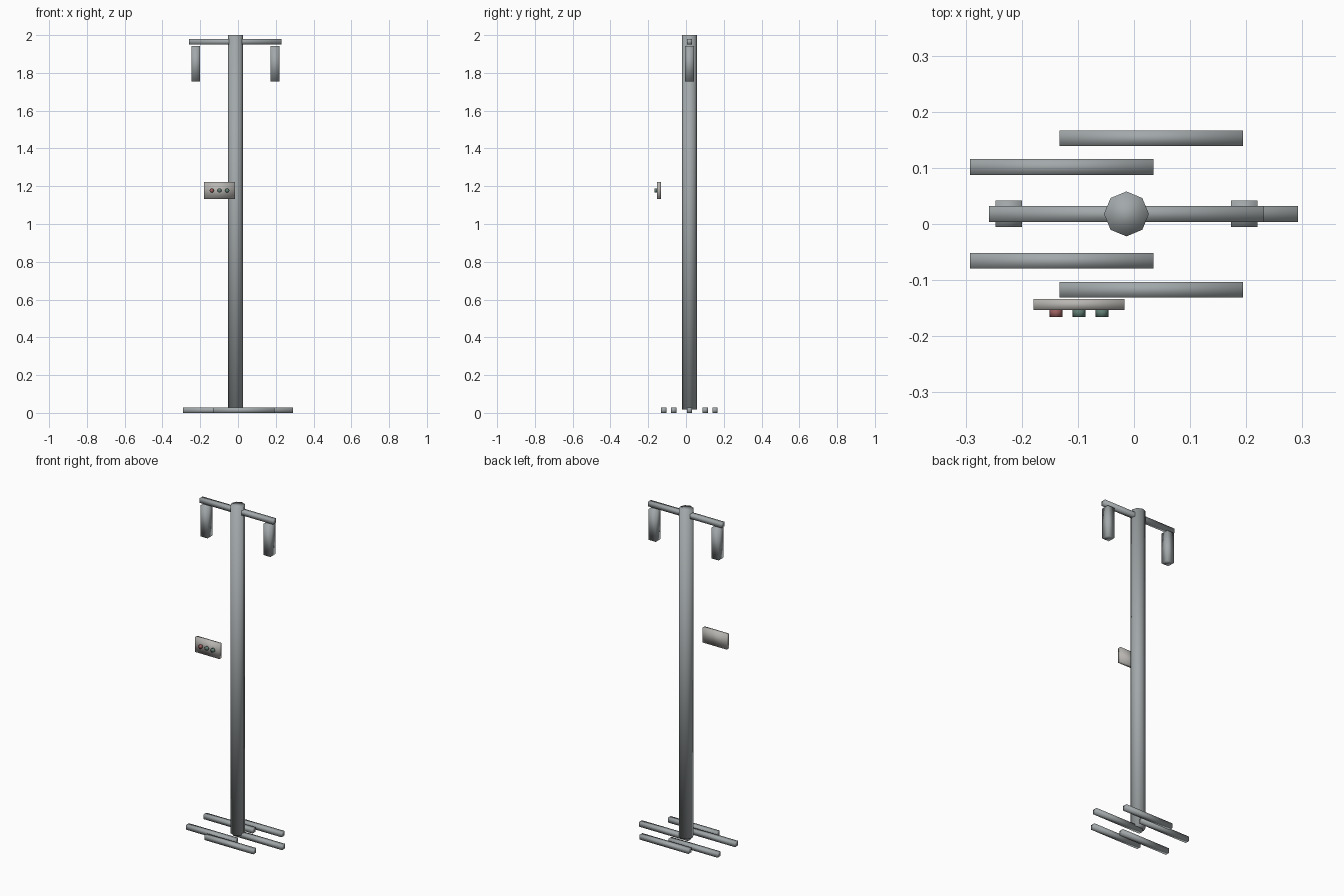
import bpy, math

if "Cube" in bpy.data.objects:
    bpy.data.objects.remove(bpy.data.objects["Cube"])

CX, CY = -0.0135, 0.018  # pole axis


def finish(obj, name, mat=None):
    obj.name = name
    for p in obj.data.polygons:
        p.use_smooth = True
    if mat:
        obj.data.materials.append(mat)
    return obj


def box(name, centre, size, mat=None):
    bpy.ops.mesh.primitive_cube_add(size=1, location=centre)
    obj = bpy.context.object
    obj.scale = size
    bpy.ops.object.transform_apply(location=False, rotation=False, scale=True)
    return finish(obj, name, mat)


def rod(name, centre, radius, depth, rotation=(0, 0, 0), mat=None):
    bpy.ops.mesh.primitive_cylinder_add(vertices=8, radius=radius, depth=depth,
                                        location=centre, rotation=rotation)
    return finish(bpy.context.object, name, mat)


def colour(name, rgb):
    mat = bpy.data.materials.new(name)
    mat.diffuse_color = (*rgb, 1)
    mat.use_nodes = True
    mat.node_tree.nodes["Principled BSDF"].inputs["Base Color"].default_value = mat.diffuse_color
    return mat


metal = colour("dark_metal", (0.36, 0.39, 0.40))
panel = colour("panel_grey", (0.48, 0.465, 0.44))
red = colour("button_red", (0.34, 0.12, 0.12))
green = colour("button_green", (0.12, 0.21, 0.175))

# Base: five parallel legs whose centres sit on a circle around the pole
for i in range(5):
    a = math.tau * i / 5
    box(f"base_leg_{i + 1}",
        (CX + 0.142 * math.cos(a), CY + 0.142 * math.sin(a), 0.014),
        (0.327, 0.028, 0.028), metal)

# Eight-sided pole
rod("pole", (CX, CY, 1.009), 0.04, 1.982, mat=metal)

# Top crossbar and hanging bags
box("crossbar", (CX, CY, 1.965), (0.49, 0.028, 0.028), metal)
for side, s in (("left", -1), ("right", 1)):
    box(f"hanging_bag_{side}", (CX + s * 0.21, CY, 1.849), (0.047, 0.047, 0.187), metal)

# Control panel with three buttons
box("control_panel", (-0.098, -0.1435, 1.177), (0.162, 0.02, 0.09), panel)
for i, mat in enumerate((red, green, green)):
    rod(f"panel_button_{i + 1}", (-0.139 + 0.041 * i, -0.158, 1.177), 0.0115, 0.015,
        (math.pi / 2, 0, 0), mat)
